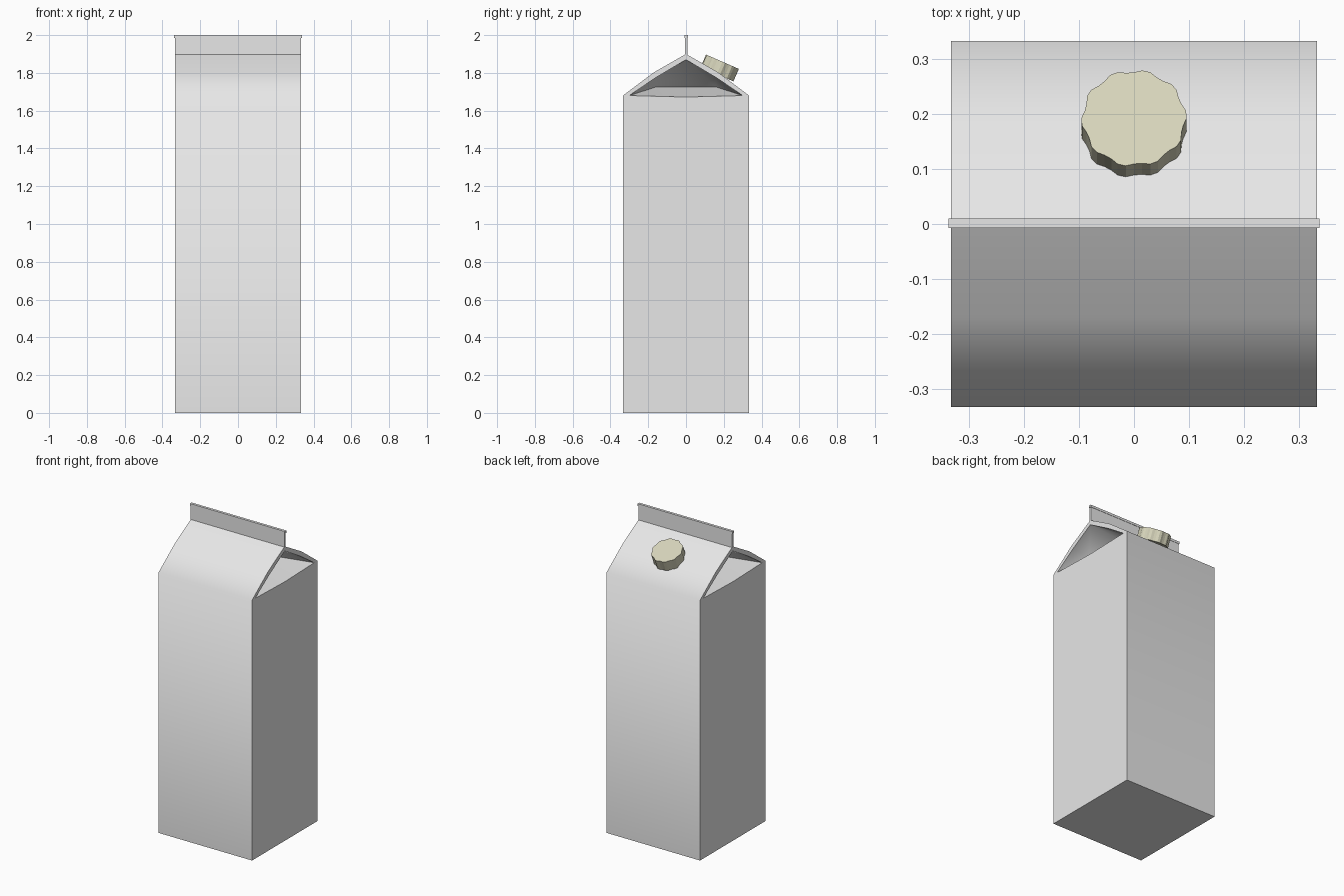
import bpy, bmesh, math
from mathutils import Vector, Matrix

if "Cube" in bpy.data.objects:
    bpy.data.objects.remove(bpy.data.objects["Cube"])

W = 0.334          # half width of the carton
EAVE = 1.68        # height of the straight walls


def material(name, rgb):
    m = bpy.data.materials.new(name)
    m.diffuse_color = (*rgb, 1)
    m.use_nodes = True
    m.node_tree.nodes["Principled BSDF"].inputs["Base Color"].default_value = m.diffuse_color
    return m


card = material("light grey card", (0.8, 0.8, 0.8))
cream = material("cream plastic", (0.68, 0.665, 0.50))


def finish(bm, name, mat, smooth=None):
    bmesh.ops.remove_doubles(bm, verts=bm.verts, dist=1e-5)
    bmesh.ops.recalc_face_normals(bm, faces=bm.faces)
    me = bpy.data.meshes.new(name)
    bm.to_mesh(me)
    bm.free()
    me.materials.append(mat)
    ob = bpy.data.objects.new(name, me)
    bpy.context.collection.objects.link(ob)
    if smooth:
        bpy.ops.object.select_all(action='DESELECT')
        ob.select_set(True)
        bpy.context.view_layer.objects.active = ob
        bpy.ops.object.shade_smooth_by_angle(angle=math.radians(smooth))
    return ob


# Carton body: outer skin along x, with a folded recess in each gable end
bm = bmesh.new()


def face(*pts):
    bm.faces.new([bm.verts.new(p) for p in pts])


roof = [(-W, EAVE), (-0.17, 1.803), (0, 1.90), (0.17, 1.803), (W, EAVE)]
rim = [(-0.30, EAVE), (-0.16, 1.775), (0, 1.87), (0.16, 1.775), (0.30, EAVE)]
outline = [(-W, 0)] + roof + [(W, 0)]
for a, b in zip(outline, outline[1:] + outline[:1]):
    face((-W, *a), (W, *a), (W, *b), (-W, *b))

for s in (-1, 1):
    def P(p, depth=0.0):
        return (s * (W - depth), *p)
    # gable wall and the rim under the roof edge
    sill = (0, 1.672)
    face(P((-W, 0)), P((W, 0)), P(roof[4]), P(rim[4]), P(sill), P(rim[0]), P(roof[0]))
    for i in range(4):
        face(P(roof[i]), P(roof[i + 1]), P(rim[i + 1]), P(rim[i]))
    # inward fold: lower flap, slanted back panel, side folds
    apex = P(rim[2])
    low = {k: P((k * 0.16, 1.725), 0.20) for k in (-1, 1)}
    high = {k: P((k * 0.16, 1.775), 0.13) for k in (-1, 1)}
    face(P(rim[0]), P(sill), low[-1])
    face(P(sill), low[1], low[-1])
    face(P(sill), P(rim[4]), low[1])
    face(low[-1], low[1], high[1], apex, high[-1])
    for k in (-1, 1):
        corner, edge = P(rim[2 + 2 * k]), P(rim[2 + k])
        face(corner, low[k], high[k])
        face(corner, high[k], edge)
        face(edge, high[k], apex)
finish(bm, "carton_body", card, 57)


# Sealed top fin with a slightly flared top edge
def box(name, x, y0, y1, z0, z1):
    b = bmesh.new()
    bmesh.ops.create_cube(b, size=1)
    for v in b.verts:
        v.co = (v.co.x * 2 * x, y1 if v.co.y > 0 else y0, z1 if v.co.z > 0 else z0)
    finish(b, name, card)


box("top_fin", W, -0.005, 0.008, 1.89, 1.985)
box("fin_lip", 0.338, -0.007, 0.010, 1.985, 2.0)

# Screw cap with ridged side, tilted on the rear roof slope
axis = Vector((0, 0.40, 0.917)).normalized()
place = Matrix.Translation((0, 0.193, 1.859)) @ axis.to_track_quat('Z', 'Y').to_matrix().to_4x4()
bm = bmesh.new()
N = 40
rings = []
for z in (-0.072, 0):
    ring = []
    for i in range(N):
        r = 0.096 if i % 4 < 2 else 0.091
        a = 2 * math.pi * i / N
        ring.append(bm.verts.new(place @ Vector((r * math.cos(a), r * math.sin(a), z))))
    rings.append(ring)
    bm.faces.new(ring)
for i in range(N):
    j = (i + 1) % N
    bm.faces.new((rings[0][i], rings[0][j], rings[1][j], rings[1][i]))
finish(bm, "screw_cap", cream)

# Spout stem that passes through the roof
bm = bmesh.new()
bmesh.ops.create_cone(bm, cap_ends=True, segments=16, radius1=0.045, radius2=0.045, depth=0.06,
                      matrix=place @ Matrix.Translation((0, 0, -0.08)))
finish(bm, "spout_stem", cream)
